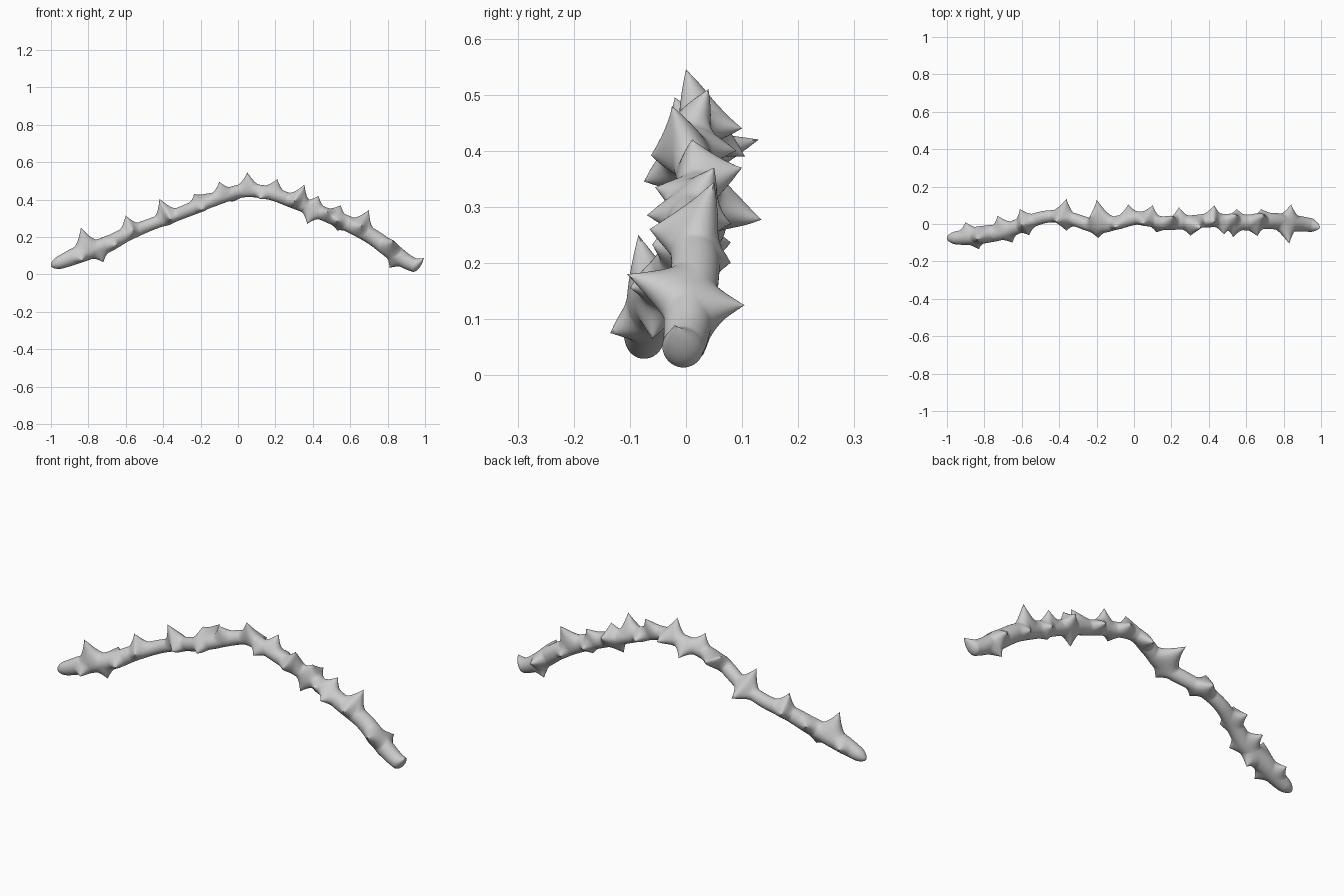
import bpy, math
from mathutils import Vector

if "Cube" in bpy.data.objects:
    bpy.data.objects.remove(bpy.data.objects["Cube"])

# Centre line of the branch: x, y, z, radius
PATH = [(-1.0, -.075, .045, .026), (-.93, -.073, .073, .038), (-.83, -.06, .115, .047),
        (-.7, -.04, .16, .043), (-.6, -.005, .212, .038), (-.48, .037, .262, .033),
        (-.36, .035, .307, .033), (-.2, -.012, .37, .036), (-.08, .01, .418, .036),
        (.03, .032, .447, .035), (.16, .005, .437, .035), (.3, .01, .388, .036),
        (.42, .02, .34, .036), (.6, .008, .265, .042), (.72, .017, .2, .043),
        (.82, .007, .127, .045), (.9, .0, .07, .04), (.975, -.01, .036, .034)]

# Thorn tips: x, y, z
BACK_THORNS = [(-.9, .01, .1), (-.73, .045, .19), (-.61, .08, .235), (-.36, .135, .275),
               (-.2, .13, .42), (-.03, .105, .39), (.1, .10, .44), (.24, .09, .40),
               (.43, .10, .37), (.55, .08, .27), (.68, .08, .2), (.84, .105, .125)]
FRONT_THORNS = [(-.83, -.135, .075), (-.65, -.1, .155), (-.56, -.06, .23), (-.36, -.035, .29),
                (-.19, -.075, .345), (.12, -.045, .405), (.3, -.06, .385), (.48, -.055, .335),
                (.53, -.07, .285), (.66, -.065, .26), (.83, -.105, .18)]
TOP_THORNS = [(-.84, -.085, .25), (-.6, -.01, .315), (-.42, .01, .405), (-.23, .02, .425),
              (-.1, -.02, .495), (.05, 0, .545), (.21, .04, .51), (.355, -.025, .48),
              (.43, .01, .42), (.55, .05, .37), (.7, .05, .345), (.995, -.02, .09)]
UNDER_THORNS = [(-.72, -.06, .065), (.37, -.01, .27), (.53, .02, .235), (.81, .03, .035)]

RINGS, SIDES = 560, 56


def catmull(t):
    """Smooth point (x, y, z, r) along PATH for t in 0..1."""
    n = len(PATH) - 1
    i = min(int(t * n), n - 1)
    f = t * n - i
    a, b, c, d = (Vector(PATH[max(0, min(n, i + k))]) for k in (-1, 0, 1, 2))
    return 0.5 * (2 * b + (c - a) * f + (2 * a - 5 * b + 4 * c - d) * f ** 2
                  + (3 * b - a - 3 * c + d) * f ** 3)


# Round branch with rounded ends
samples = [catmull(i / (RINGS - 1)) for i in range(RINGS)]
centres = [s.to_3d() for s in samples]
lengths = [0.0]
for a, b in zip(centres, centres[1:]):
    lengths.append(lengths[-1] + (b - a).length)
radii, verts = [], []
for i, c in enumerate(centres):
    edge = min(lengths[i] / .05, (lengths[-1] - lengths[i]) / .035, 1)
    r = samples[i][3] * math.sqrt(max(1 - (1 - edge) ** 2, .0004))
    radii.append(r)
    tan = (centres[min(i + 1, RINGS - 1)] - centres[max(i - 1, 0)]).normalized()
    u = Vector((0, 1, 0))
    u = (u - tan * u.dot(tan)).normalized()
    v = tan.cross(u)
    for k in range(SIDES):
        ang = math.tau * k / SIDES
        verts.append(c + r * (math.cos(ang) * u + math.sin(ang) * v))

faces = [(i * SIDES + k, i * SIDES + (k + 1) % SIDES,
          (i + 1) * SIDES + (k + 1) % SIDES, (i + 1) * SIDES + k)
         for i in range(RINGS - 1) for k in range(SIDES)]
faces += [tuple(range(SIDES))[::-1], tuple(range((RINGS - 1) * SIDES, RINGS * SIDES))]

# Thorns pulled out of the bark, with flared bases
moved = [v.copy() for v in verts]
for tip in map(Vector, BACK_THORNS + FRONT_THORNS + TOP_THORNS + UNDER_THORNS):
    near = min(range(RINGS), key=lambda i: (centres[i] - tip).length)
    out = (tip - centres[near]).normalized()
    goal = centres[near] + out * radii[near]
    lo, hi = max(0, near - 40), min(RINGS, near + 41)
    block = range(lo * SIDES, hi * SIDES)
    base = verts[min(block, key=lambda j: (verts[j] - goal).length)]
    pull = tip - base
    reach = .035 + .35 * pull.length
    for j in block:
        d = (verts[j] - base).length / reach
        if d < 1:
            moved[j] += pull * (1 - d) ** 1.6

mesh = bpy.data.meshes.new("thorny_branch")
mesh.from_pydata(moved, [], faces)
mesh.update()
branch = bpy.data.objects.new("thorny_branch", mesh)
bpy.context.collection.objects.link(branch)
bpy.context.view_layer.objects.active = branch
branch.select_set(True)
bpy.ops.object.mode_set(mode='EDIT')
bpy.ops.mesh.select_all(action='SELECT')
bpy.ops.mesh.normals_make_consistent(inside=False)
bpy.ops.object.mode_set(mode='OBJECT')
bpy.ops.object.shade_smooth_by_angle(angle=math.radians(40))
